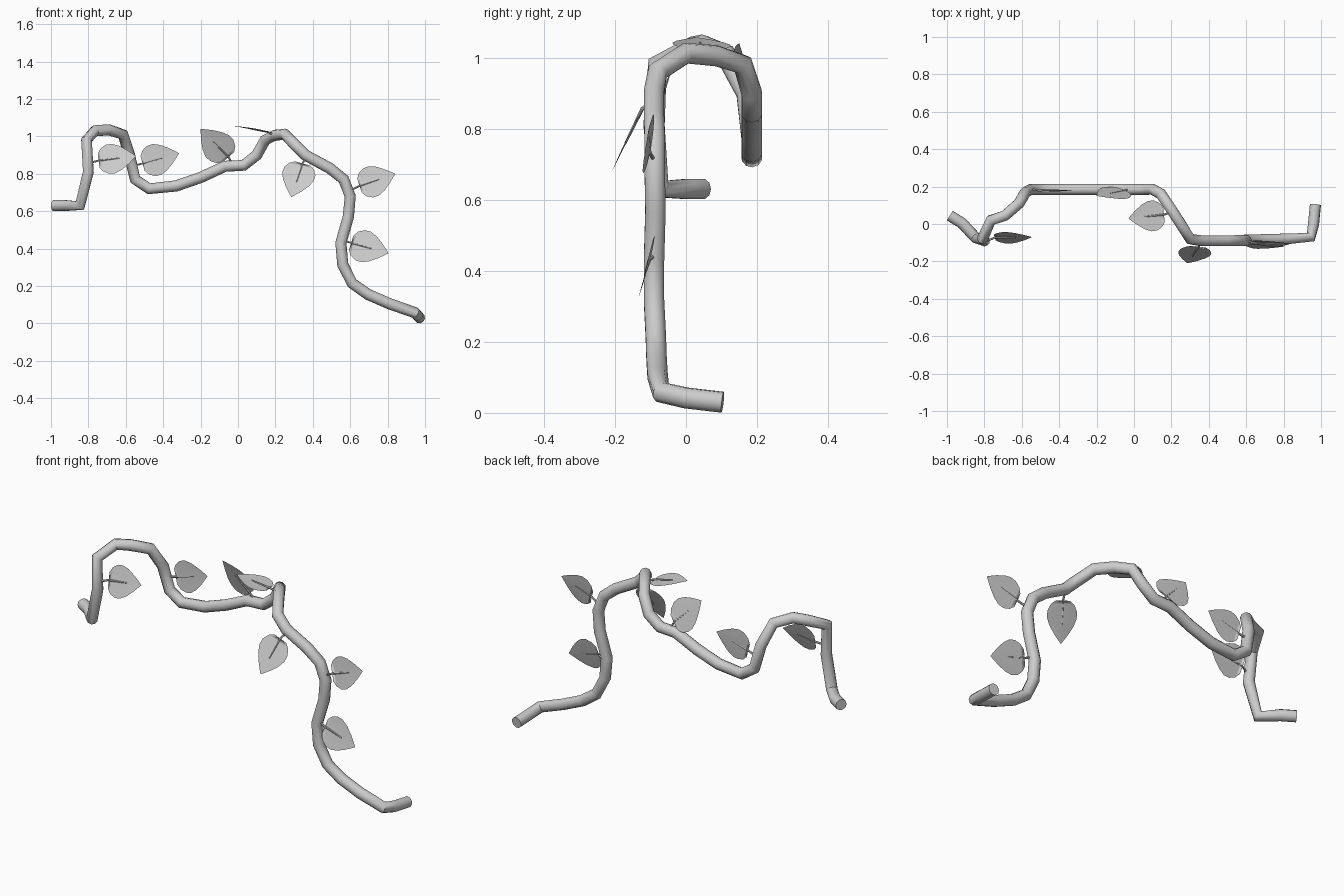
import bpy, bmesh
from mathutils import Vector


def tube(name, points, radius, res, taper=None):
    """Round tube along a poly path, converted to a smooth mesh."""
    cu = bpy.data.curves.new(name, 'CURVE')
    cu.dimensions = '3D'
    cu.bevel_depth = radius
    cu.bevel_resolution = res
    cu.use_fill_caps = True
    sp = cu.splines.new('POLY')
    sp.points.add(len(points) - 1)
    for i, p in enumerate(points):
        sp.points[i].co = (*p, 1)
        if taper:
            sp.points[i].radius = taper[i]
    ob = bpy.data.objects.new(name, cu)
    bpy.context.collection.objects.link(ob)
    bpy.ops.object.select_all(action='DESELECT')
    ob.select_set(True)
    bpy.context.view_layer.objects.active = ob
    bpy.ops.object.convert(target='MESH')
    bpy.ops.object.shade_smooth_by_angle(angle=0.8)
    return bpy.context.object


# half outline of a leaf: distance along the midrib, half width (x length)
OUTLINE = [(0.01, 0.0), (0.0, 0.2), (0.09, 0.33), (0.24, 0.415), (0.4, 0.42),
           (0.58, 0.345), (0.78, 0.2), (0.92, 0.075), (1.0, 0.0)]


def leaf(i, attach, base, tip, side):
    attach, base, tip = Vector(attach), Vector(base), Vector(tip)
    axis = tip - base
    length = axis.length
    d = axis.normalized()
    s = Vector(side)
    s = (s - d * s.dot(d)).normalized()
    n = d.cross(s)
    if n.y > 0.3 or (abs(n.y) <= 0.3 and n.z < 0):
        n = -n
    # blade, slightly folded along the midrib
    bm = bmesh.new()
    mid = [bm.verts.new(base + d * t * length) for t, w in OUTLINE]
    for sign in (1, -1):
        edge = [bm.verts.new(base + d * t * length + s * sign * w * length
                             + n * 0.05 * w * length) if w else mid[k]
                for k, (t, w) in enumerate(OUTLINE)]
        for k in range(len(mid) - 1):
            ring = [mid[k], mid[k + 1], edge[k + 1], edge[k]]
            face = list(dict.fromkeys(ring))
            bm.faces.new(face)
    bmesh.ops.recalc_face_normals(bm, faces=bm.faces)
    me = bpy.data.meshes.new("leaf_%d" % i)
    bm.to_mesh(me)
    bm.free()
    me.shade_smooth()
    bpy.context.collection.objects.link(bpy.data.objects.new(me.name, me))
    # stalk running onto the blade
    tube("leaf_stalk_%d" % i,
         [attach, base + n * 0.003, base + d * 0.55 * length + n * 0.002],
         0.006, 1, (1, 0.9, 0.5))


# vine stem
STEM = [(-0.985, 0.045, 0.63), (-0.92, 0.005, 0.63), (-0.845, -0.075, 0.63),
        (-0.80, -0.09, 0.81), (-0.81, -0.08, 0.98), (-0.765, 0.02, 1.03),
        (-0.69, 0.045, 1.035), (-0.615, 0.11, 1.01), (-0.58, 0.17, 0.90),
        (-0.55, 0.185, 0.77), (-0.475, 0.185, 0.72), (-0.33, 0.185, 0.735),
        (-0.20, 0.185, 0.78), (-0.07, 0.185, 0.84), (0.03, 0.185, 0.845),
        (0.10, 0.185, 0.90), (0.145, 0.16, 0.98), (0.195, 0.085, 1.005),
        (0.25, 0.0, 1.012), (0.30, -0.08, 0.96), (0.36, -0.09, 0.90),
        (0.49, -0.09, 0.83), (0.565, -0.088, 0.77), (0.60, -0.088, 0.68),
        (0.59, -0.086, 0.57), (0.55, -0.09, 0.43), (0.56, -0.09, 0.315),
        (0.61, -0.085, 0.215), (0.695, -0.083, 0.155), (0.81, -0.08, 0.105),
        (0.945, -0.07, 0.058), (0.96, 0.0, 0.042), (0.97, 0.103, 0.03)]
tube("vine_stem", STEM, 0.03, 3)

# leaves: attach point, blade base, tip, sideways direction
LEAVES = [
    ((-0.785, -0.09, 0.86), (-0.745, -0.07, 0.87), (-0.545, -0.07, 0.895), (0, 0.38, 1)),
    ((-0.55, 0.185, 0.845), (-0.51, 0.183, 0.855), (-0.315, 0.183, 0.91), (0, 0.05, 1)),
    ((-0.035, 0.185, 0.86), (-0.05, 0.18, 0.89), (-0.20, 0.15, 1.04), (0.7, -0.35, 0.7)),
    ((0.19, 0.06, 1.01), (0.16, 0.05, 1.02), (-0.03, 0.03, 1.057), (0, 1, -0.05)),
    ((0.36, -0.09, 0.88), (0.345, -0.12, 0.855), (0.285, -0.21, 0.675), (1, 0, 0)),
    ((0.60, -0.09, 0.71), (0.65, -0.1, 0.735), (0.84, -0.105, 0.80), (-0.3, 0.2, 1)),
    ((0.56, -0.09, 0.445), (0.605, -0.1, 0.43), (0.805, -0.12, 0.375), (0.25, 0.25, 1)),
]
for i, spec in enumerate(LEAVES, 1):
    leaf(i, *spec)
